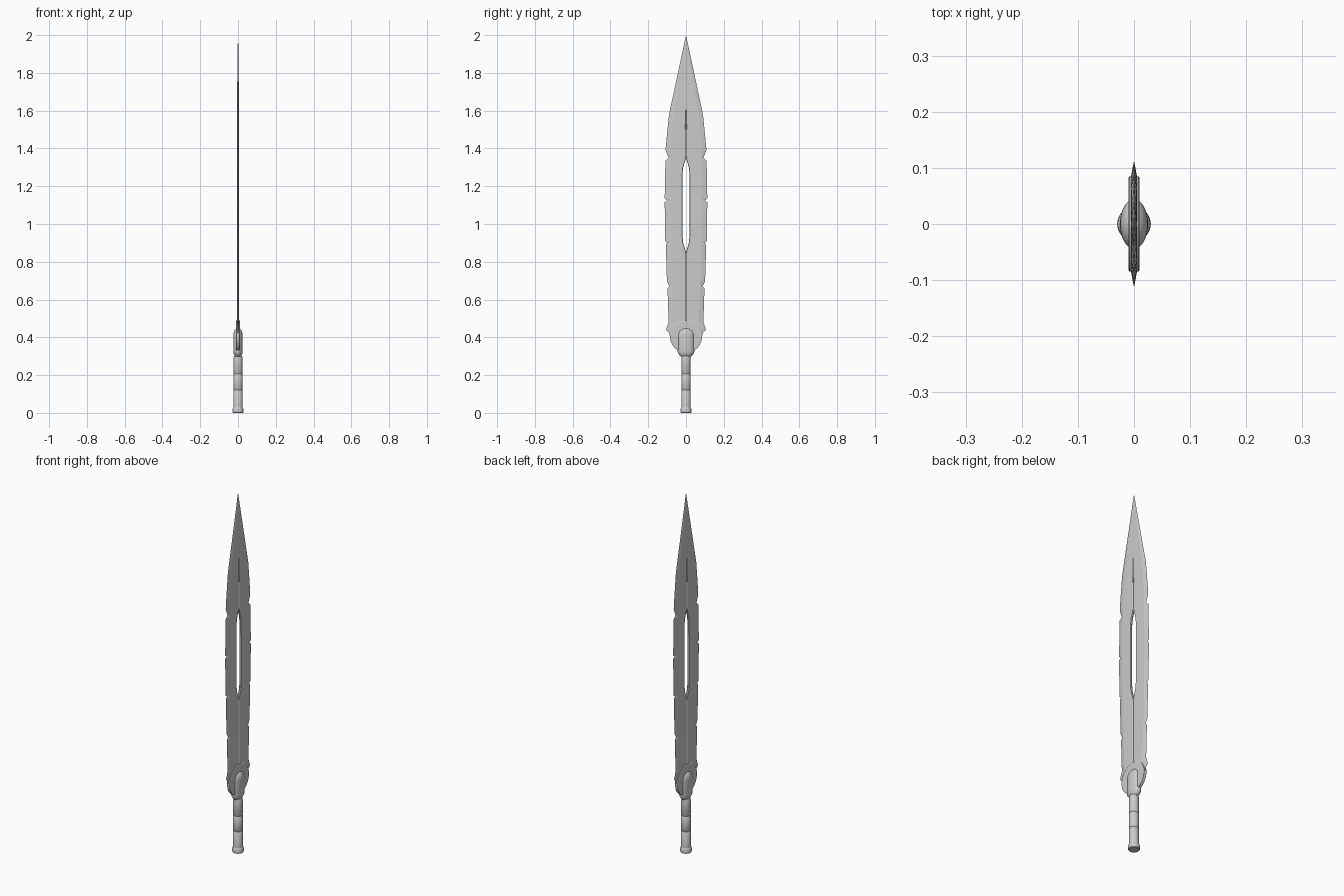
import bpy, bmesh, math

if "Cube" in bpy.data.objects:
    bpy.data.objects.remove(bpy.data.objects["Cube"])


def finish(bm, name, smooth=None):
    bmesh.ops.remove_doubles(bm, verts=bm.verts, dist=1e-5)
    bmesh.ops.recalc_face_normals(bm, faces=bm.faces)
    me = bpy.data.meshes.new(name)
    bm.to_mesh(me)
    bm.free()
    ob = bpy.data.objects.new(name, me)
    bpy.context.collection.objects.link(ob)
    bpy.context.view_layer.objects.active = ob
    for o in bpy.context.selected_objects:
        o.select_set(False)
    ob.select_set(True)
    if smooth:
        bpy.ops.object.shade_smooth_by_angle(angle=math.radians(smooth))
    return ob


def lathe(name, profile, sx=1.0, sy=1.0, n=32):
    """Turn (radius, z) points around z, with separate x and y scale."""
    bm = bmesh.new()
    rings = []
    for r, z in profile:
        rings.append([bm.verts.new((r * sx * math.cos(2 * math.pi * i / n),
                                    r * sy * math.sin(2 * math.pi * i / n), z))
                      for i in range(n)])
    for a, b in zip(rings, rings[1:]):
        for i in range(n):
            j = (i + 1) % n
            bm.faces.new((a[i], a[j], b[j], b[i]))
    bm.faces.new(rings[0])
    bm.faces.new(rings[-1])
    return finish(bm, name, 35)


def lerp(table, z):
    for (z0, v0), (z1, v1) in zip(table, table[1:]):
        if z <= z1:
            return v0 + (v1 - v0) * max(0, z - z0) / (z1 - z0)
    return table[-1][1]


# Blade: one quarter as rows of columns (edge, bevel, fuller, centre), mirrored
EDGE = [(0.36, 0.068), (0.40, 0.083), (0.425, 0.09), (0.44, 0.106), (0.48, 0.092),
        (0.66, 0.098), (0.67, 0.088), (0.695, 0.101), (0.89, 0.107), (0.90, 0.098),
        (0.91, 0.110), (1.115, 0.113), (1.125, 0.100), (1.135, 0.113), (1.335, 0.109),
        (1.35, 0.092), (1.39, 0.108), (1.41, 0.107), (1.58, 0.090), (2.0, 0.0)]
BEVEL = [(0.36, 0.055), (0.6, 0.076), (1.1, 0.085), (1.4, 0.082), (1.58, 0.066), (2.0, 0)]
THICK = [(0.36, 0.006), (1.6, 0.005), (1.9, 0.003), (2.0, 0)]
FULLER = [(0.36, 0.006), (1.5, 0.005), (1.64, 0)]
HOLE = [(0.85, 0), (0.90, 0.015), (0.94, 0.019), (1.26, 0.019), (1.30, 0.015), (1.35, 0)]

zs = sorted({z for z, _ in EDGE + HOLE} | {0.846, 1.354, 1.5, 1.64, 1.8, 1.9})
bm = bmesh.new()
rows = []
for z in zs:
    t, f = lerp(THICK, z), lerp(FULLER, z)
    if 0.85 <= z <= 1.35:
        h = lerp(HOLE, z)
        centre, inner = (0, h), h + 0.002
    else:
        centre, inner = (t * (0.4 if f > 0 else 1), 0), f
    cols = [(0, lerp(EDGE, z)), (t, lerp(BEVEL, z)), (t, inner), centre]
    if z == 2.0:
        cols = [(0, 0)] * 4
    rows.append([bm.verts.new((x, y, z)) for x, y in cols])
for a, b in zip(rows, rows[1:]):
    for i in range(3):
        bm.faces.new((a[i], a[i + 1], b[i + 1], b[i]))
blade = finish(bm, "blade")
mirror = blade.modifiers.new("mirror", 'MIRROR')
mirror.use_axis = (True, True, False)
mirror.merge_threshold = 0.0001

# Guard: upright round plate across the foot of the blade
bm = bmesh.new()
outline = [(0.085 * math.cos(2 * math.pi * i / 48), 0.405 + 0.085 * math.sin(2 * math.pi * i / 48))
           for i in range(48)]
sides = []
for x, s in ((-0.010, 0.96), (-0.008, 1.0), (0.008, 1.0), (0.010, 0.96)):
    sides.append([bm.verts.new((x, y * s, 0.405 + (z - 0.405) * s)) for y, z in outline])
for a, b in zip(sides, sides[1:]):
    for i in range(48):
        j = (i + 1) % 48
        bm.faces.new((a[i], a[j], b[j], b[i]))
bm.faces.new(sides[0])
bm.faces.new(sides[-1])
finish(bm, "guard_plate", 30)

# Socket: domed oval collar that clasps the guard
dome = [(math.cos(a), 0.41 + 0.04 * math.sin(a))
        for a in [math.radians(d) for d in (0, 15, 30, 45, 60, 72, 82, 88)]]
lathe("socket", [(0.58, 0.298), (0.72, 0.302), (0.97, 0.316), (1.0, 0.325)] + dome,
      sx=0.025, sy=0.044)

# Grip: round handle with wrapped seams
grip = [(0.025, 0.02)]
for z in (0.12, 0.205):
    grip += [(0.0245, z - 0.003), (0.0225, z), (0.0245, z + 0.003)]
grip += [(0.024, 0.29), (0.022, 0.302)]
lathe("grip", grip)

# Pommel: flat cap under the grip
lathe("pommel", [(0.026, 0.0), (0.029, 0.003), (0.030, 0.012), (0.029, 0.022), (0.025, 0.030)])
